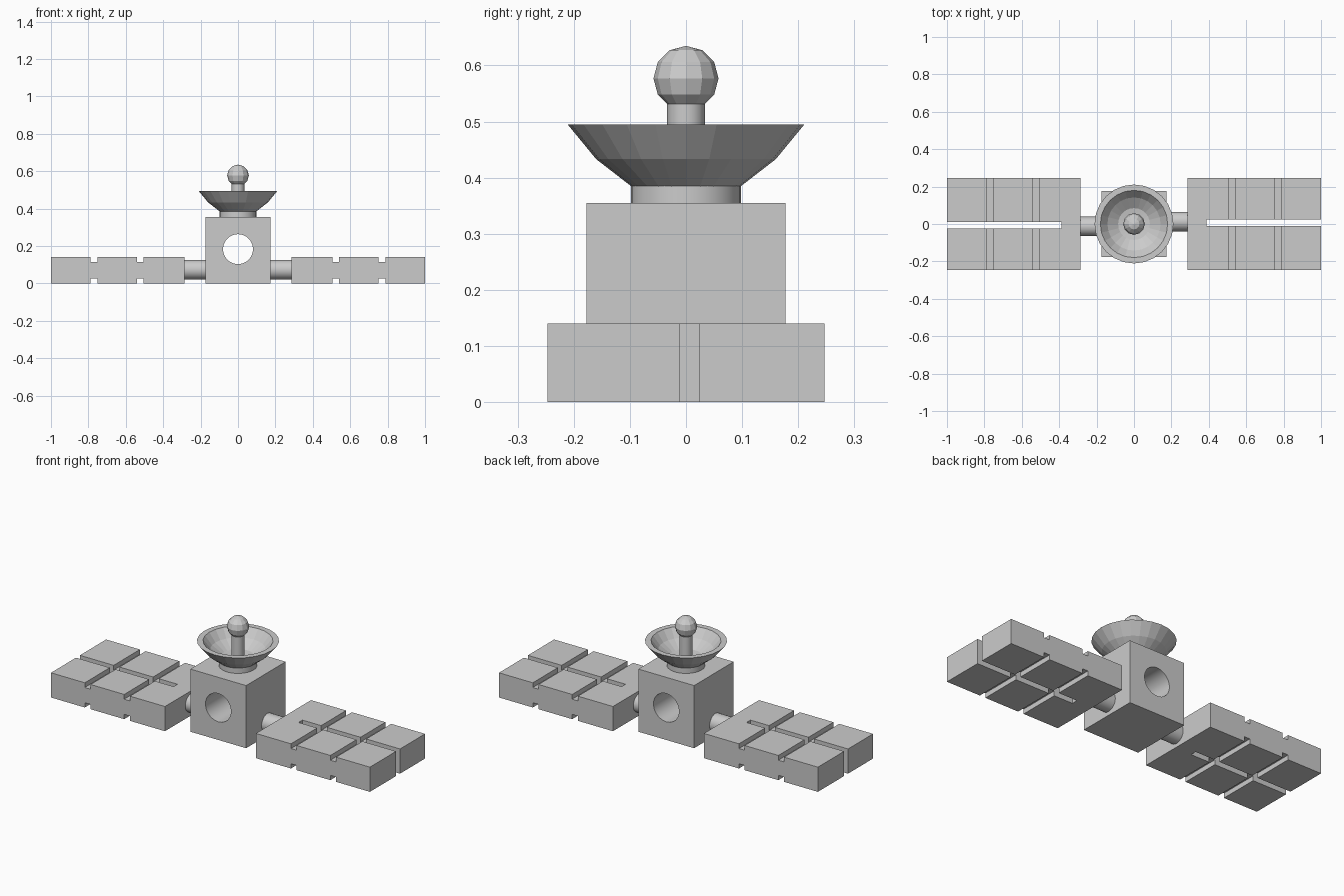
import bpy
import bmesh
from math import cos, sin, pi, radians
from mathutils import Matrix

if "Cube" in bpy.data.objects:
    bpy.data.objects.remove(bpy.data.objects["Cube"], do_unlink=True)

grey = bpy.data.materials.new("plain_grey")
grey.use_nodes = True
grey.diffuse_color = (0.6, 0.6, 0.6, 1)
grey.node_tree.nodes["Principled BSDF"].inputs["Base Color"].default_value = (0.6, 0.6, 0.6, 1)


def add_object(name, bm):
    bmesh.ops.recalc_face_normals(bm, faces=bm.faces)
    mesh = bpy.data.meshes.new(name)
    bm.to_mesh(mesh)
    bm.free()
    mesh.materials.append(grey)
    obj = bpy.data.objects.new(name, mesh)
    bpy.context.collection.objects.link(obj)
    return obj


def activate(obj):
    bpy.ops.object.select_all(action='DESELECT')
    obj.select_set(True)
    bpy.context.view_layer.objects.active = obj


def smooth(obj):
    activate(obj)
    bpy.ops.object.shade_smooth_by_angle(angle=radians(30))


def box(name, low, high):
    bm = bmesh.new()
    centre = [(a + b) / 2 for a, b in zip(low, high)]
    size = [b - a for a, b in zip(low, high)]
    matrix = Matrix.Translation(centre) @ Matrix.Diagonal((*size, 1))
    bmesh.ops.create_cube(bm, size=1, matrix=matrix)
    return add_object(name, bm)


def cylinder(name, centre, radius, length, axis='Z', sides=32):
    bm = bmesh.new()
    matrix = Matrix.Translation(centre)
    if axis != 'Z':
        matrix = matrix @ Matrix.Rotation(pi / 2, 4, 'Y' if axis == 'X' else 'X')
    bmesh.ops.create_cone(bm, cap_ends=True, segments=sides, radius1=radius,
                          radius2=radius, depth=length, matrix=matrix)
    return add_object(name, bm)


def lathe(name, profile, sides):
    """Spin (radius, height) points around z; a zero radius makes a pole."""
    bm = bmesh.new()
    rings = []
    for r, z in profile:
        count = sides if r > 0 else 1
        rings.append([bm.verts.new((r * cos(2 * pi * i / sides),
                                    r * sin(2 * pi * i / sides), z)) for i in range(count)])
    for a, b in zip(rings, rings[1:]):
        for i in range(sides):
            j = i + 1
            quad = [a[i % len(a)], a[j % len(a)], b[j % len(b)], b[i % len(b)]]
            bm.faces.new(list(dict.fromkeys(quad)))
    return add_object(name, bm)


def cut(obj, cutter):
    cutter.hide_render = True
    mod = obj.modifiers.new("cut", 'BOOLEAN')
    mod.operation = 'DIFFERENCE'
    mod.solver = 'EXACT'
    mod.object = cutter
    activate(obj)
    bpy.ops.object.modifier_apply(modifier=mod.name)
    bpy.data.objects.remove(cutter, do_unlink=True)


# Body with a round hole from front to back
body = box("body", (-0.175, -0.177, 0), (0.175, 0.177, 0.355))
cut(body, cylinder("hole_cutter", (0, 0, 0.183), 0.08, 1, 'Y', 48))
smooth(body)

# Two panels and arms; the right side is the left one turned half round
HEIGHT, DEPTH, GROOVE = 0.14, 0.027, 0.036
for side, turn in (("left", 0), ("right", pi)):
    panel = box(side + "_panel", (0.285, -0.247, 0), (1, 0.247, HEIGHT))
    for x in (0.523, 0.77):
        for low, high in ((-0.1, DEPTH), (HEIGHT - DEPTH, 0.3)):
            cut(panel, box("groove_cutter", (x - GROOVE / 2, -1, low), (x + GROOVE / 2, 1, high)))
    cut(panel, box("slot_cutter", (0.388, -0.012, -1), (1.2, 0.023, 1)))
    arm = cylinder(side + "_arm", (0.23, 0.013, 0.073), 0.052, 0.13, 'X')
    for part in (panel, arm):
        part.data.transform(Matrix.Rotation(turn, 4, 'Z'))
    smooth(arm)

# Dish on a short collar
smooth(cylinder("dish_collar", (0, 0, 0.37), 0.098, 0.04))
lathe("dish", [(0, 0.375), (0.085, 0.375), (0.16, 0.433), (0.211, 0.495),
               (0.18, 0.495), (0.142, 0.447), (0.085, 0.408), (0, 0.396)], 24)

# Feed stem and ball
smooth(cylinder("feed_stem", (0, 0, 0.463), 0.034, 0.136, 'Z', 16))
lathe("feed_ball", [(0.058 * sin(k * pi / 6) if 0 < k < 6 else 0,
                     0.577 - 0.058 * cos(k * pi / 6)) for k in range(7)], 12)
